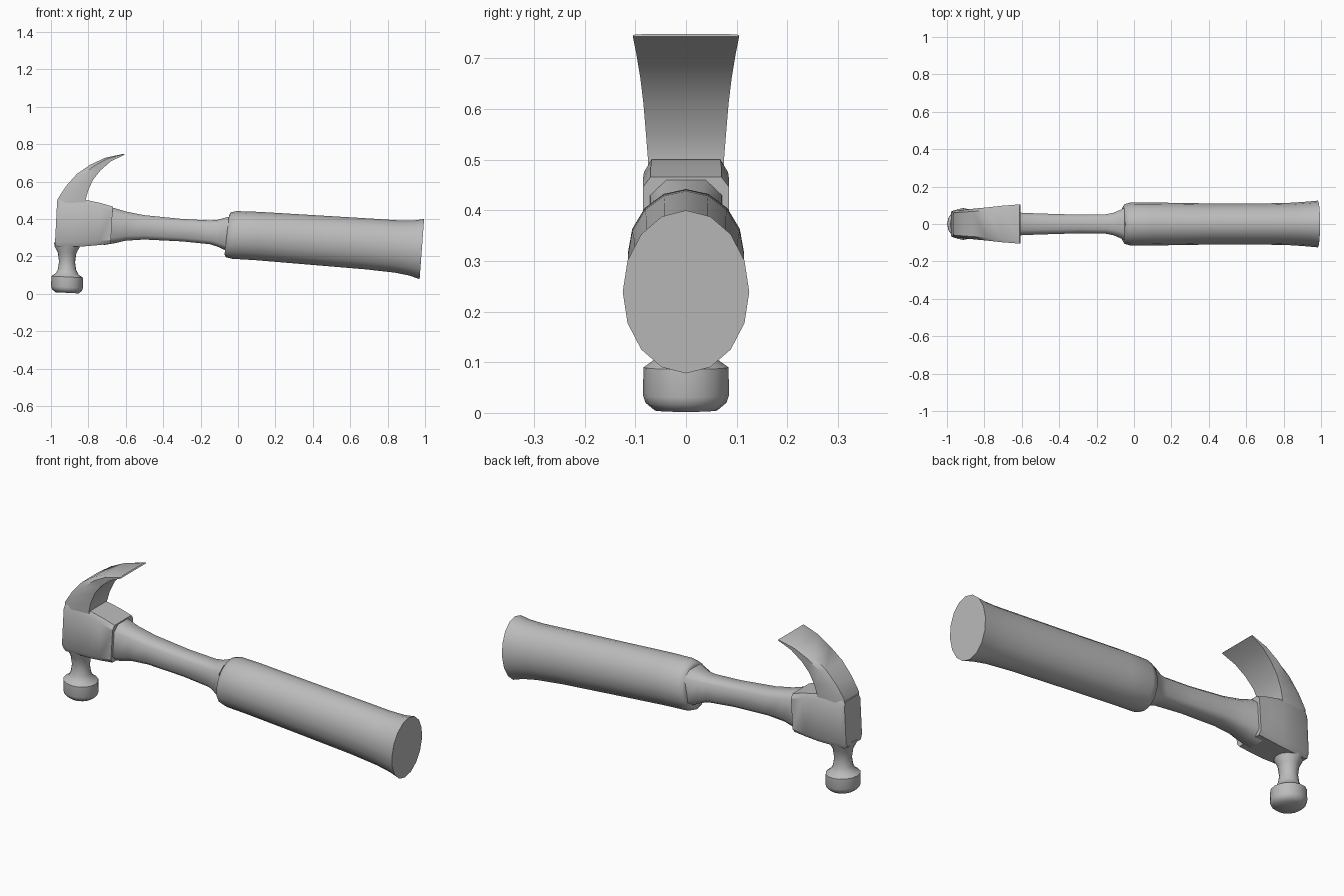
import bpy
import bmesh
import math
from mathutils import Vector

cube = bpy.data.objects.get("Cube")
if cube:
    bpy.data.objects.remove(cube, do_unlink=True)

grey = bpy.data.materials.new("hammer grey")
grey.use_nodes = True
grey.diffuse_color = (0.5, 0.5, 0.5, 1)
grey.node_tree.nodes["Principled BSDF"].inputs["Base Color"].default_value = grey.diffuse_color


def round_section(sides):
    """Unit circle as (across, along) pairs."""
    steps = [math.tau * i / sides for i in range(sides)]
    return [(math.sin(a), math.cos(a)) for a in steps]


def chamfered_section(across, along):
    """Unit square with its corners cut back."""
    return [(across, 1), (1, along), (1, -along), (across, -1),
            (-across, -1), (-1, -along), (-1, along), (-across, 1)]


def loft(name, section, rings, sharp_angle=50):
    """Skin a section through rings of (low point, high point, half width) in XZ."""
    bm = bmesh.new()
    loops = []
    for low, high, half in rings:
        low, high = Vector(low), Vector(high)
        loop = []
        for across, along in section:
            p = low.lerp(high, (along + 1) / 2)
            loop.append(bm.verts.new((p.x, across * half, p.y)))
        loops.append(loop)
    count = len(section)
    for a, b in zip(loops, loops[1:]):
        for i in range(count):
            j = (i + 1) % count
            bm.faces.new((a[i], a[j], b[j], b[i]))
    bm.faces.new(loops[0])
    bm.faces.new(loops[-1])
    bmesh.ops.recalc_face_normals(bm, faces=bm.faces)
    mesh = bpy.data.meshes.new(name)
    bm.to_mesh(mesh)
    bm.free()
    mesh.materials.append(grey)
    obj = bpy.data.objects.new(name, mesh)
    bpy.context.collection.objects.link(obj)
    bpy.ops.object.select_all(action='DESELECT')
    obj.select_set(True)
    bpy.context.view_layer.objects.active = obj
    bpy.ops.object.shade_smooth_by_angle(angle=math.radians(sharp_angle))
    return obj


def upright(stations, lean=0.0):
    """Turn (x, bottom, top, half width) stations into slightly leaning rings."""
    return [((x - lean, bottom), (x + lean, top), half)
            for x, bottom, top, half in stations]


# Grip: oval sleeve with a rolled front rim and a flared butt
loft("grip", round_section(16), upright([
    (-.06, .21, .42, .09),
    (-.052, .195, .435, .105),
    (-.02, .187, .442, .115),
    (.1, .18, .438, .115),
    (.4, .155, .42, .11),
    (.7, .13, .402, .11),
    (.85, .113, .392, .114),
    (.93, .097, .392, .12),
    (.983, .078, .4, .125),
], .012))

# Shaft: waisted bar with chamfered edges
loft("shaft", chamfered_section(.55, .68), upright([
    (-.72, .26, .47, .075),
    (-.66, .27, .458, .07),
    (-.6, .284, .44, .06),
    (-.5, .29, .42, .056),
    (-.3, .28, .4, .05),
    (-.15, .265, .392, .052),
    (-.11, .252, .395, .06),
    (-.05, .225, .412, .086),
]))

# Head block: chamfered box around the shaft eye
loft("head_block", chamfered_section(.82, .8), upright([
    (-.973, .26, .495, .066),
    (-.955, .25, .51, .074),
    (-.81, .254, .5, .083),
    (-.74, .26, .485, .085),
    (-.675, .267, .466, .085),
], .006), 35)

# Claw: curved wedge that widens as it thins; low is the inner side
loft("claw", [(-1, -1), (1, -1), (1, .4), (.8, 1), (-.8, 1), (-1, .4)], [
    ((-.81, .46), (-.966, .47), .074),
    ((-.815, .5), (-.964, .507), .075),
    ((-.802, .55), (-.92, .575), .079),
    ((-.775, .61), (-.862, .64), .084),
    ((-.735, .66), (-.79, .69), .09),
    ((-.68, .708), (-.71, .727), .098),
    ((-.607, .743), (-.612, .748), .105),
], 40)

# Neck and striking face: one turned shape, tilted a little
tilt = .05
turned = [(.27, .07), (.25, .066), (.22, .05), (.17, .043), (.13, .049),
          (.107, .06), (.09, .084), (.035, .085), (.02, .08), (.005, .062)]
loft("neck_and_face", round_section(16), [
    ((-.914 - r, z + tilt * r), (-.914 + r, z - tilt * r), r)
    for z, r in turned
])
